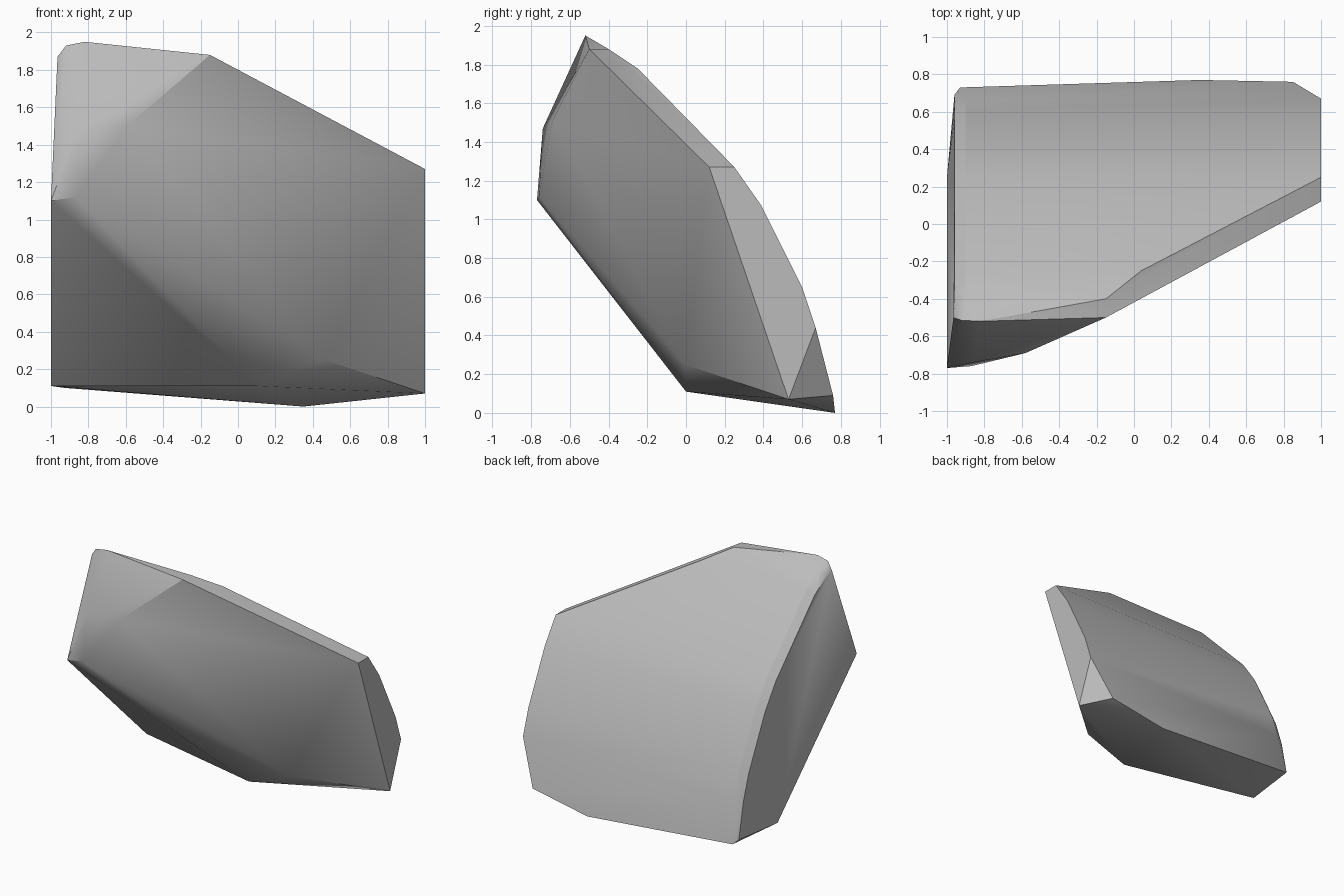
import bpy, bmesh, math

cube = bpy.data.objects.get("Cube")
if cube:
    bpy.data.objects.remove(cube, do_unlink=True)

# One stone colour
stone = bpy.data.materials.new("stone_grey")
stone.use_nodes = True
grey = (0.5, 0.5, 0.5, 1)
stone.diffuse_color = grey
bsdf = stone.node_tree.nodes["Principled BSDF"]
bsdf.inputs["Base Color"].default_value = grey
bsdf.inputs["Roughness"].default_value = 0.9

# Rounded back outline (y, z), from the peak down
back = [(-0.4, 1.88), (-0.25, 1.78), (0.25, 1.27), (0.39, 1.07), (0.6, 0.65), (0.67, 0.44)]


def right_end(z):
    """x where the sloping top cut or the flat end stops the back."""
    return min(1, 1 - (z - 1.27) * 1.15 / 0.61)


points = []
for y, z in back:
    points.append((right_end(z), y, z))
    # Soft bevel towards the narrow flat end
    points.append((-0.9, y - 0.005, z - 0.005))
    points.append((-0.96, y - 0.035, z - 0.03))

# Peak and chipped upper front
points += [(-0.82, -0.52, 1.95), (-0.92, -0.515, 1.93), (-0.965, -0.5, 1.87),
           (-0.15, -0.5, 1.88), (-0.58, -0.69, 1.51), (-0.86, -0.74, 1.47)]
# Front corners
points += [(-1, -0.77, 1.1), (-0.87, -0.76, 1.12), (1, 0.12, 1.27),
           (1, 0.53, 0.07), (0.46, -0.005, 0.25), (0.1, 0, 0.11)]
# Base corners
points += [(-1, 0.25, 0.11), (-0.96, 0.69, 0.13), (-0.93, 0.73, 0.1),
           (0.35, 0.77, 0), (0.85, 0.76, 0.09)]

# Wrap the corners into one chipped stone
bm = bmesh.new()
for p in points:
    bm.verts.new(p)
hull = bmesh.ops.convex_hull(bm, input=bm.verts)
bmesh.ops.delete(bm, geom=[v for v in bm.verts if not v.link_faces], context='VERTS')
bmesh.ops.dissolve_limit(bm, angle_limit=math.radians(1), verts=bm.verts, edges=bm.edges)
bmesh.ops.recalc_face_normals(bm, faces=bm.faces)
mesh = bpy.data.meshes.new("rock_shard")
bm.to_mesh(mesh)
bm.free()
mesh.materials.append(stone)

rock = bpy.data.objects.new("rock_shard", mesh)
bpy.context.collection.objects.link(rock)
bpy.ops.object.select_all(action='DESELECT')
rock.select_set(True)
bpy.context.view_layer.objects.active = rock
bpy.ops.object.shade_smooth_by_angle(angle=math.radians(30))
